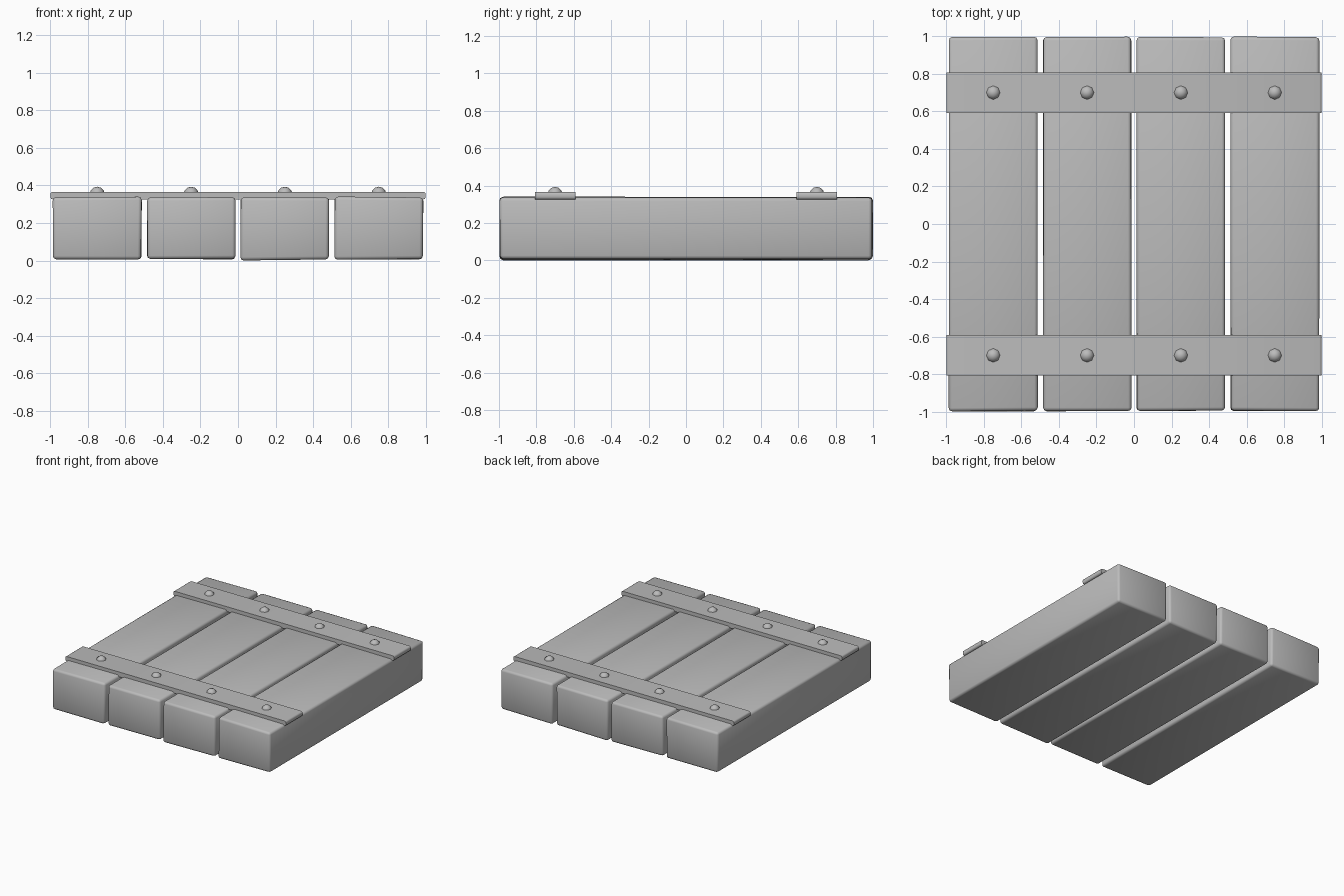
import bpy, bmesh, random
from mathutils import Vector

if "Cube" in bpy.data.objects:
    bpy.data.objects.remove(bpy.data.objects["Cube"])

random.seed(4)

grey = bpy.data.materials.new("plain_grey")
grey.diffuse_color = (0.5, 0.5, 0.5, 1)
grey.use_nodes = True
grey.node_tree.nodes["Principled BSDF"].inputs["Base Color"].default_value = grey.diffuse_color


def finish(bm, name):
    bmesh.ops.recalc_face_normals(bm, faces=bm.faces)
    for f in bm.faces:
        f.smooth = True
    me = bpy.data.meshes.new(name)
    bm.to_mesh(me)
    bm.free()
    me.materials.append(grey)
    ob = bpy.data.objects.new(name, me)
    bpy.context.collection.objects.link(ob)
    return ob


def box(lo, hi):
    bm = bmesh.new()
    bmesh.ops.create_cube(bm, size=1)
    lo, hi = Vector(lo), Vector(hi)
    for v in bm.verts:
        v.co = Vector([lo[i] if v.co[i] < 0 else hi[i] for i in range(3)])
    return bm


XS = (-0.75, -0.25, 0.25, 0.75)

# Thick planks with rounded edges and slightly uneven corners
for i, x in enumerate(XS):
    bm = box((x - 0.235, -0.996, 0.007), (x + 0.235, 0.996, 0.338))
    for v in bm.verts:
        v.co += Vector([random.uniform(-0.003, 0.003) for _ in range(3)])
        if i == 2 and v.co.z < 0.1 and v.co.x < x:
            v.co.z = 0.0
    bmesh.ops.bevel(bm, geom=bm.edges[:], offset=0.018, segments=2,
                    profile=0.5, affect='EDGES')
    finish(bm, f"plank_{i + 1}")

for y, side in ((-0.7, "front"), (0.7, "back")):
    # Flat strap, rounded only at its two ends
    bm = box((-1.0, y - 0.108, 0.326), (1.0, y + 0.108, 0.366))
    ends = [e for e in bm.edges
            if abs((e.verts[0].co - e.verts[1].co).normalized().y) > 0.9]
    bmesh.ops.bevel(bm, geom=ends, offset=0.012, segments=2,
                    profile=0.5, affect='EDGES')
    ob = finish(bm, f"{side}_strap")
    bpy.context.view_layer.objects.active = ob
    ob.select_set(True)
    bpy.ops.object.shade_smooth_by_angle(angle=0.9)
    ob.select_set(False)

    # Low domed bolt heads, one per plank
    for i, x in enumerate(XS):
        bm = bmesh.new()
        bmesh.ops.create_uvsphere(bm, u_segments=8, v_segments=6, radius=0.04)
        bmesh.ops.translate(bm, verts=bm.verts, vec=(x, y, 0.353))
        finish(bm, f"{side}_bolt_{i + 1}")
